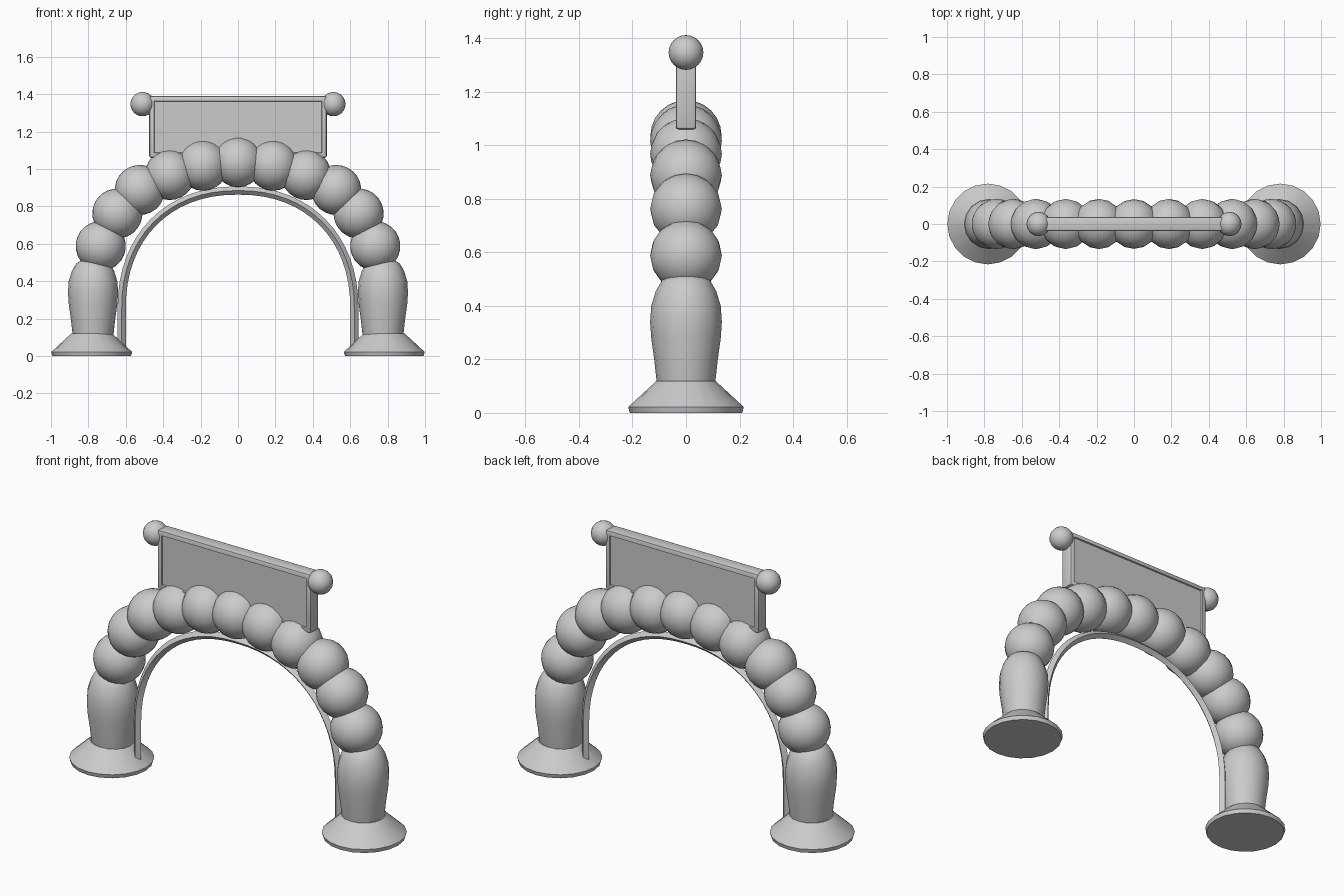
import bpy, bmesh, math
from mathutils import Vector

if "Cube" in bpy.data.objects:
    bpy.data.objects.remove(bpy.data.objects["Cube"], do_unlink=True)

stone = bpy.data.materials.new("plain_grey")
stone.use_nodes = True
GREY = (0.6, 0.6, 0.6, 1)
stone.diffuse_color = GREY
stone.node_tree.nodes["Principled BSDF"].inputs["Base Color"].default_value = GREY


def finish(obj, name, angle=35):
    obj.name = name
    obj.data.materials.clear()
    obj.data.materials.append(stone)
    bpy.ops.object.select_all(action='DESELECT')
    obj.select_set(True)
    bpy.context.view_layer.objects.active = obj
    bpy.ops.object.shade_smooth_by_angle(angle=math.radians(angle))
    return obj


def from_bmesh(bm, name, angle=35):
    bmesh.ops.recalc_face_normals(bm, faces=bm.faces)
    mesh = bpy.data.meshes.new(name)
    bm.to_mesh(mesh)
    bm.free()
    obj = bpy.data.objects.new(name, mesh)
    bpy.context.collection.objects.link(obj)
    return finish(obj, name, angle)


def lathe(name, profile, x, sides):
    """Closed turned solid from (radius, height) pairs."""
    bm = bmesh.new()
    rings = [[bm.verts.new((x + r * math.cos(math.tau * i / sides),
                            r * math.sin(math.tau * i / sides), z))
              for i in range(sides)] for r, z in profile]
    for low, high in zip(rings, rings[1:]):
        for i in range(sides):
            j = (i + 1) % sides
            bm.faces.new((low[i], low[j], high[j], high[i]))
    bm.faces.new(rings[0])
    bm.faces.new(rings[-1])
    return from_bmesh(bm, name)


def ball(name, x, z, radius, tilt=0):
    bpy.ops.mesh.primitive_uv_sphere_add(segments=16, ring_count=12, radius=radius,
                                         location=(x, 0, z), rotation=(0, tilt, 0))
    return finish(bpy.context.object, name)


# Flared feet and bulging columns
foot = [(0.21, 0), (0.216, 0.022), (0.11, 0.12)]
column = [(0.09, 0.002), (0.11, 0.12), (0.119, 0.2), (0.13, 0.28), (0.134, 0.34),
          (0.13, 0.4), (0.113, 0.455), (0.09, 0.495), (0.05, 0.52)]
for side, s in (("right", -1), ("left", 1)):
    lathe(side + "_foot", foot, s * 0.782, 20)
    lathe(side + "_column", column, s * 0.775, 16)

# Chain of balls forming the arch
ball("arch_ball_top", 0, 1.036, 0.133)
arch = [(0.187, 1.018), (0.365, 0.968), (0.525, 0.888), (0.645, 0.762), (0.734, 0.588)]
for n, (x, z) in enumerate(arch):
    for side, s in (("right", -1), ("left", 1)):
        ball(f"arch_ball_{side}_{n + 1}", s * x, z, 0.134, s * math.atan2(x, z - 0.3))

# Slim rail lining the opening
STEPS, POWER, SPRING = 32, 2 / 2.2, 0.25
path = [Vector((-0.622, 0, 0.05))]
for i in range(STEPS + 1):
    a = math.pi * (1 - i / STEPS)
    c, s = math.cos(a), max(math.sin(a), 0)
    path.append(Vector((0.622 * math.copysign(abs(c) ** POWER, c), 0,
                        SPRING + 0.635 * s ** POWER)))
path.append(Vector((0.622, 0, 0.05)))
bm = bmesh.new()
rings = []
for i, p in enumerate(path):
    t = (path[min(i + 1, len(path) - 1)] - path[max(i - 1, 0)]).normalized()
    out = Vector((-t.z, 0, t.x)) * 0.022
    across = Vector((0, 0.022, 0))
    rings.append([bm.verts.new(p + d) for d in (out, across, -out, -across)])
for a, b in zip(rings, rings[1:]):
    for k in range(4):
        m = (k + 1) % 4
        bm.faces.new((a[k], a[m], b[m], b[k]))
bm.faces.new(rings[0])
bm.faces.new(rings[-1])
from_bmesh(bm, "inner_rail")

# Sign board with softened edges and sunken panels on both faces
bm = bmesh.new()
bmesh.ops.create_cube(bm, size=1)
for v in bm.verts:
    v.co = Vector((v.co.x * 0.95, v.co.y * 0.076, v.co.z * 0.33 + 1.225))
bmesh.ops.bevel(bm, geom=list(bm.edges), offset=0.011, segments=2, profile=0.5,
                affect='EDGES')
bm.normal_update()
for sign in (-1, 1):
    face = max(bm.faces, key=lambda f: f.calc_area() * (f.normal.y * sign > 0.9))
    bmesh.ops.inset_region(bm, faces=[face], thickness=0.022)
    bmesh.ops.inset_region(bm, faces=[face], thickness=0.003, depth=-0.008)
from_bmesh(bm, "sign_board", 30)

# Round finials on the upper corners of the board
for side, s in (("right", -1), ("left", 1)):
    ball(side + "_finial", s * 0.51, 1.347, 0.065)
